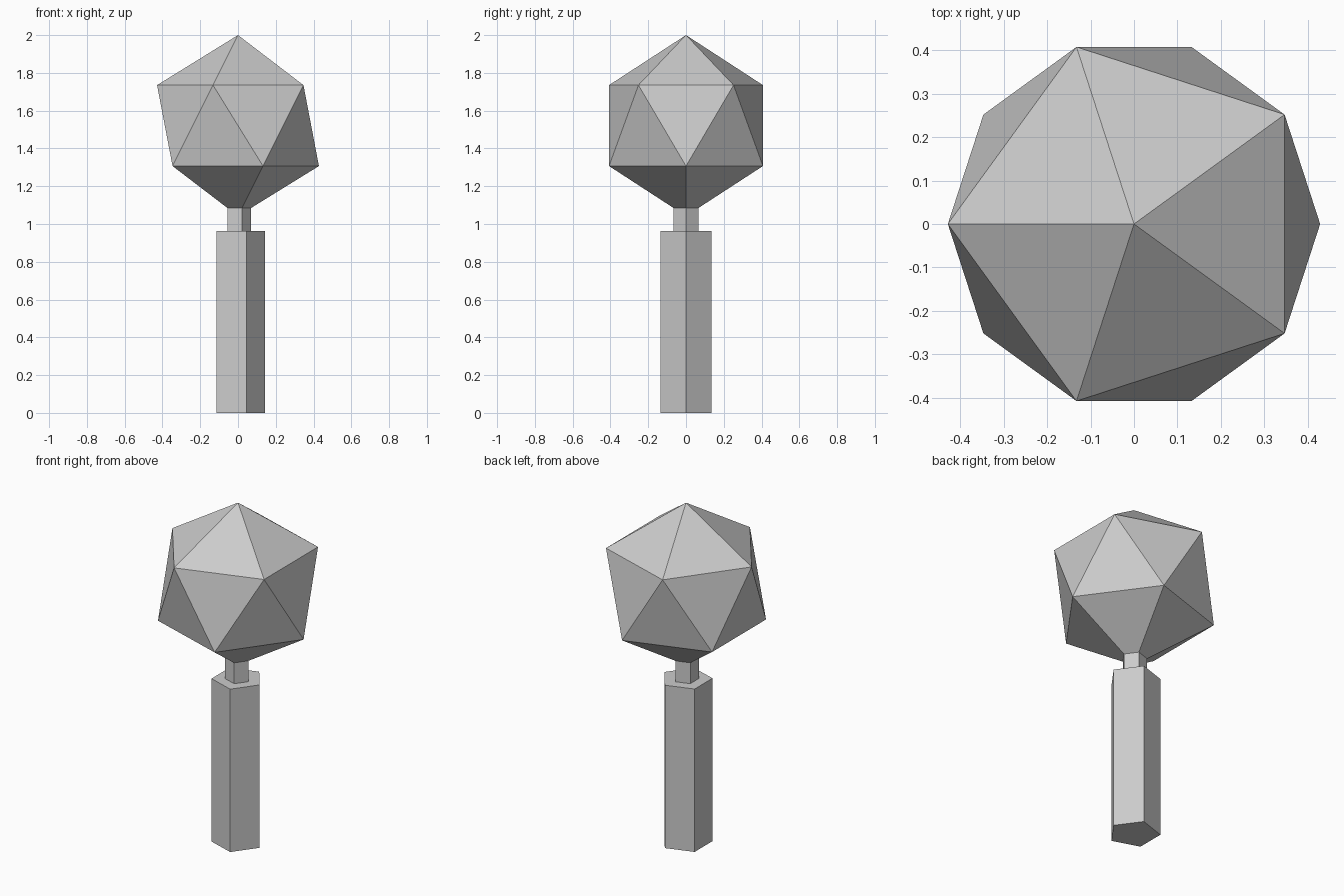
import bpy
import bmesh
from math import cos, sin, tau, pi
from mathutils import Matrix

cube = bpy.data.objects.get("Cube")
if cube:
    bpy.data.objects.remove(cube, do_unlink=True)

# Single flat colour
grey = bpy.data.materials.new("light_grey")
grey.use_nodes = True
colour = (0.6, 0.6, 0.6, 1)
grey.diffuse_color = colour
grey.node_tree.nodes["Principled BSDF"].inputs["Base Color"].default_value = colour


def add_object(name, bm):
    bmesh.ops.recalc_face_normals(bm, faces=bm.faces)
    mesh = bpy.data.meshes.new(name)
    bm.to_mesh(mesh)
    bm.free()
    mesh.materials.append(grey)
    obj = bpy.data.objects.new(name, mesh)
    bpy.context.collection.objects.link(obj)
    return obj


def prism(name, radius, bottom, top, sides=5):
    """Upright prism with one corner pointing along +x."""
    bm = bmesh.new()
    ring = [bm.verts.new((radius * cos(tau * i / sides), radius * sin(tau * i / sides), bottom))
            for i in range(sides)]
    base = bm.faces.new(ring)
    extruded = bmesh.ops.extrude_face_region(bm, geom=[base], use_keep_orig=True)
    upper = [v for v in extruded["geom"] if isinstance(v, bmesh.types.BMVert)]
    bmesh.ops.translate(bm, verts=upper, vec=(0, 0, top - bottom))
    return add_object(name, bm)


# Five-sided grip and the thin neck that runs into the head
prism("handle", 0.142, 0, 0.962)
prism("neck", 0.07, 0.962, 1.1)

# Faceted twenty-sided head, lower ring pointing along +x
head_radius = 0.479
bm = bmesh.new()
bmesh.ops.create_icosphere(bm, subdivisions=1, radius=head_radius)
bm.transform(Matrix.Translation((0, 0, 2 - head_radius)) @ Matrix.Rotation(pi, 4, "Z"))
add_object("head", bm)
